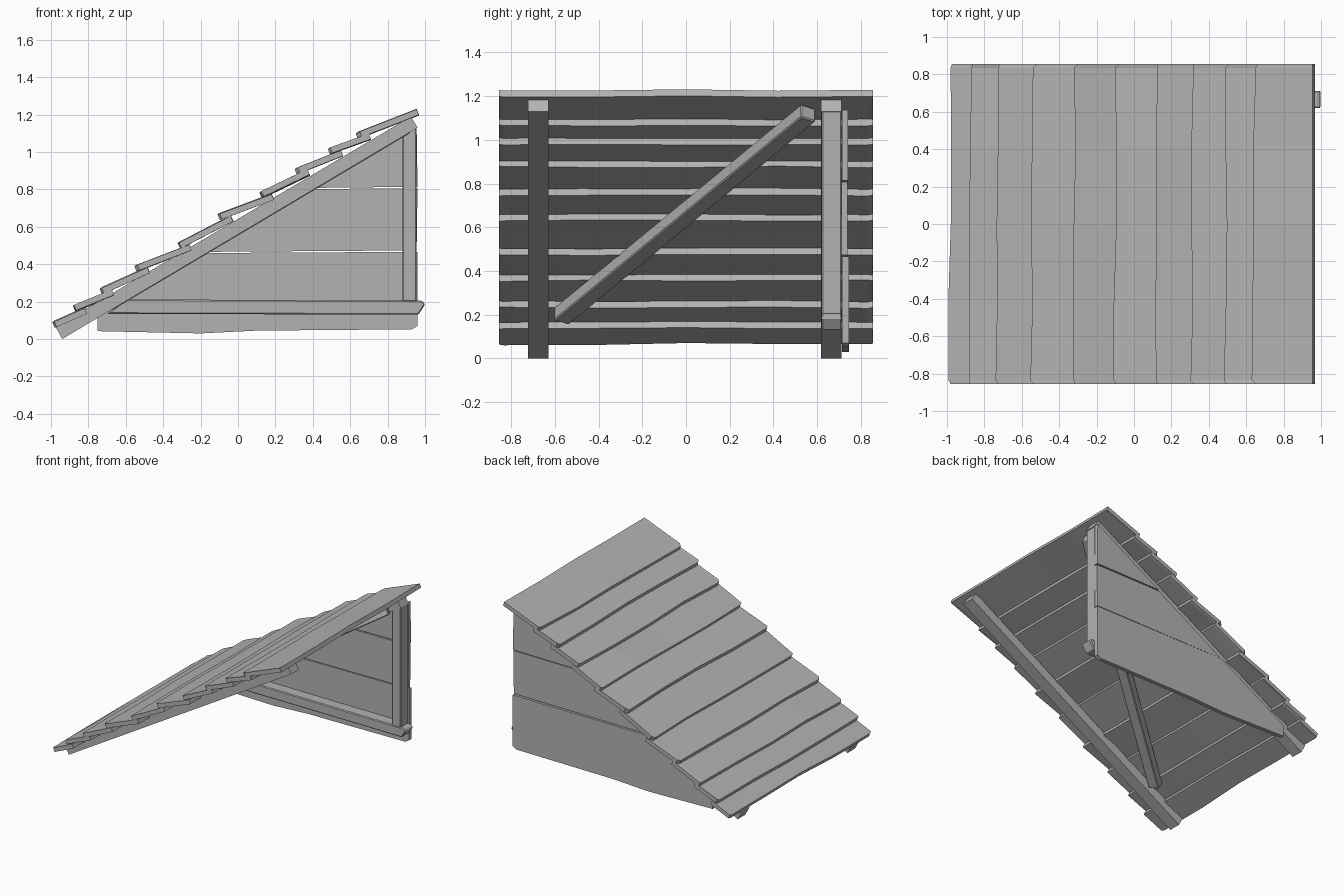
import bpy, bmesh, random
from mathutils import Vector

random.seed(4)
cube = bpy.data.objects.get("Cube")
if cube:
    bpy.data.objects.remove(cube, do_unlink=True)

# Single weathered grey
grey = bpy.data.materials.new("weathered_grey")
grey.use_nodes = True
COLOR = (0.45, 0.45, 0.45, 1)
grey.diffuse_color = COLOR
grey.node_tree.nodes["Principled BSDF"].inputs["Base Color"].default_value = COLOR


def loft(name, rings, bevel=0):
    """Skin matching rings of points and cap both ends."""
    bm = bmesh.new()
    loops = [[bm.verts.new(p) for p in ring] for ring in rings]
    n = len(loops[0])
    for a, b in zip(loops, loops[1:]):
        for i in range(n):
            j = (i + 1) % n
            bm.faces.new((a[i], a[j], b[j], b[i]))
    bm.faces.new(loops[0])
    bm.faces.new(loops[-1])
    bmesh.ops.recalc_face_normals(bm, faces=bm.faces)
    mesh = bpy.data.meshes.new(name)
    bm.to_mesh(mesh)
    bm.free()
    mesh.materials.append(grey)
    obj = bpy.data.objects.new(name, mesh)
    bpy.context.collection.objects.link(obj)
    if bevel:
        mod = obj.modifiers.new("worn_edges", "BEVEL")
        mod.width = bevel
        mod.segments = 1
    return obj


def prism(name, profile, y0, y1, bevel=0):
    """Extrude an x-z profile along y."""
    return loft(name, [[(x, y, z) for x, z in profile] for y in (y0, y1)], bevel)


# Sloping rafters
RAFTER = [(-0.94, 0), (0.96, 1.13), (0.925, 1.19), (-0.975, 0.065)]
for name, y in (("front_rafter", -0.675), ("back_rafter", 0.665)):
    prism(name, RAFTER, y - 0.047, y + 0.047)

# Overlapping roof planks: upper lip of each lower edge
lips = [(-0.985, 0.095), (-0.88, 0.178), (-0.735, 0.272), (-0.545, 0.395),
        (-0.32, 0.515), (-0.10, 0.67), (0.12, 0.785), (0.31, 0.915),
        (0.49, 1.02), (0.64, 1.105)]
ends = [(x + 0.06, z - 0.01) for x, z in lips[1:]] + [(0.955, 1.228)]
for k, (lip, end) in enumerate(zip(lips, ends)):
    low, high = Vector(lip), Vector(end)
    along = (high - low).normalized()
    down = Vector((along.y, -along.x)) * 0.032
    rings = []
    for y in (-0.855, -0.835, -0.42, 0, 0.42, 0.835, 0.855):
        corner = 0.012 if abs(y) > 0.84 else 0
        wobble = random.uniform(-0.007, 0.007) + corner + 0.006 * y
        start = low + along * wobble
        lift = Vector((0, random.uniform(-0.004, 0.004)))
        ring = [start + lift, high + lift, high + down + lift, start + down + lift]
        rings.append([(p.x, y, p.y) for p in ring])
    loft(f"roof_plank_{k + 1}", rings)

# Diagonal brace under the roof
a, b = Vector((-0.68, -0.57, 0.20)), Vector((0.885, 0.56, 1.13))
normal = Vector((-0.51, 0, 0.86))
side = normal.cross(b - a).normalized() * 0.04
depth = normal * 0.035
shift = normal * -0.008
loft("diagonal_brace", [[p + shift + side * s + depth * d
                         for s, d in ((-1, -1), (1, -1), (1, 1), (-1, 1))]
                        for p in (a, b)], 0.006)

# Wall frame: sill and post
prism("wall_sill", [(-0.70, 0.135), (0.965, 0.13), (1.0, 0.185),
                    (0.985, 0.205), (-0.60, 0.212)], 0.62, 0.712, 0.006)
prism("wall_post", [(0.88, 0.2), (0.955, 0.2), (0.955, 1.14), (0.88, 1.09)],
      0.62, 0.712, 0.006)


# Three wall boards cut along the roof slope
def slope_x(z):
    return -0.75 + (z - 0.13) / 0.59


prism("wall_board_lower",
      [(-0.75, 0.042), (-0.2, 0.03), (0.1, 0.045), (0.93, 0.052), (0.96, 0.07),
       (0.96, 0.466), (slope_x(0.466), 0.46), (-0.75, 0.13)], 0.714, 0.745)
prism("wall_board_middle",
      [(slope_x(0.468), 0.466), (0.955, 0.474), (0.96, 0.806),
       (slope_x(0.802), 0.802)], 0.711, 0.738)
prism("wall_board_upper",
      [(slope_x(0.806), 0.808), (0.96, 0.814), (0.955, 1.137)], 0.713, 0.742)
